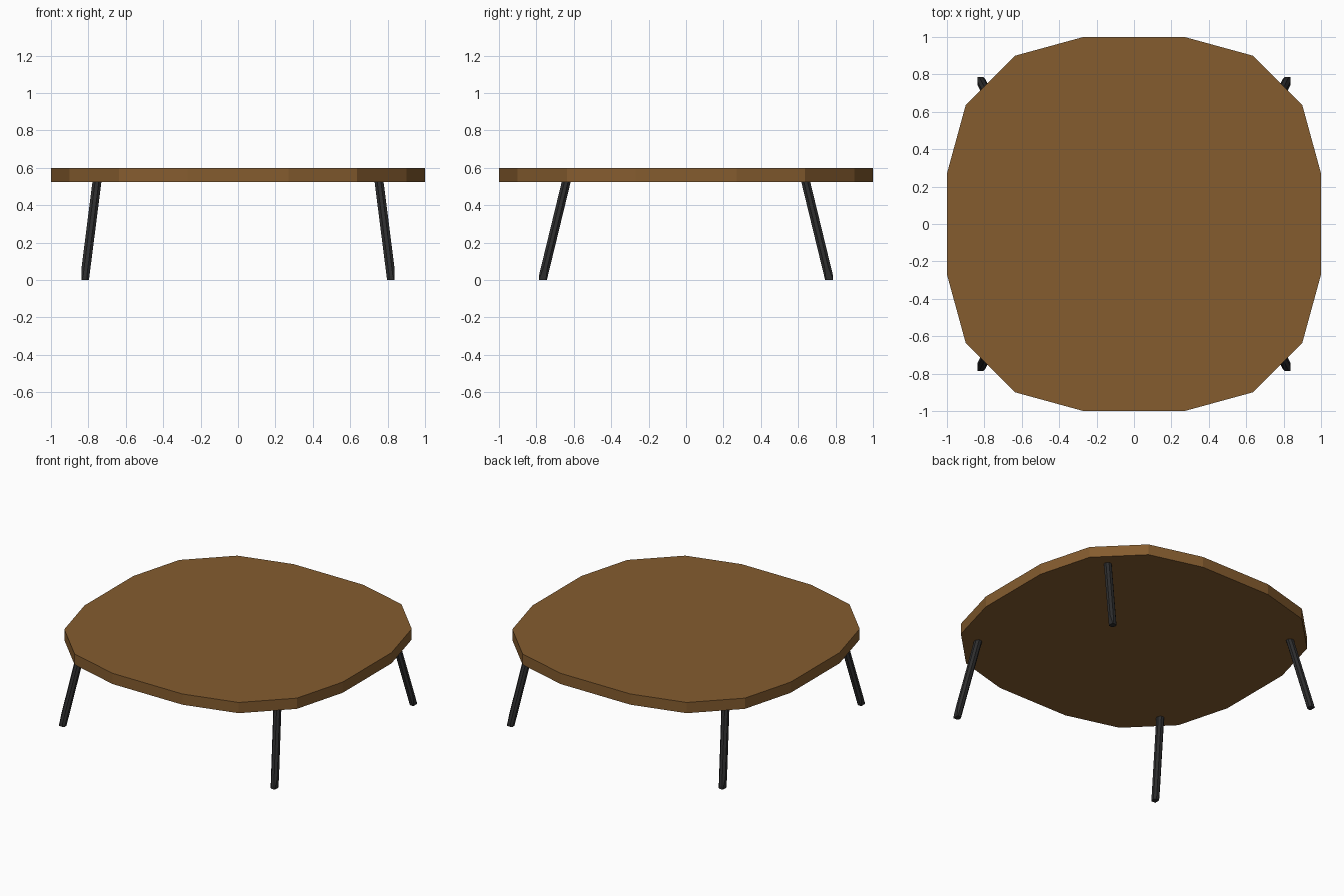
import bpy, bmesh, math
from mathutils import Vector

if "Cube" in bpy.data.objects:
    bpy.data.objects.remove(bpy.data.objects["Cube"])


def material(name, rgb):
    m = bpy.data.materials.new(name)
    m.diffuse_color = (*rgb, 1)
    m.use_nodes = True
    m.node_tree.nodes["Principled BSDF"].inputs["Base Color"].default_value = m.diffuse_color
    return m


wood = material("brown wood", (0.235, 0.108, 0.028))
black = material("black metal", (0.026, 0.026, 0.027))


def make_object(name, bm, mat):
    bmesh.ops.recalc_face_normals(bm, faces=bm.faces)
    me = bpy.data.meshes.new(name)
    bm.to_mesh(me)
    bm.free()
    me.materials.append(mat)
    ob = bpy.data.objects.new(name, me)
    bpy.context.collection.objects.link(ob)
    return ob


def loft(rings):
    """Closed solid through a list of point rings."""
    bm = bmesh.new()
    vs = [[bm.verts.new(p) for p in ring] for ring in rings]
    n = len(vs[0])
    for a, b in zip(vs, vs[1:]):
        for i in range(n):
            j = (i + 1) % n
            bm.faces.new((a[i], a[j], b[j], b[i]))
    bm.faces.new(vs[0])
    bm.faces.new(vs[-1])
    return bm


# Tabletop: 16-sided soft square, one quarter outline turned four times
quarter = [(1.0, -0.27), (1.0, 0.27), (0.9, 0.635), (0.635, 0.9)]
outline = []
for k in range(4):
    c, s = (1, 0, -1, 0)[k], (0, 1, 0, -1)[k]
    outline += [(x * c - y * s, x * s + y * c) for x, y in quarter]
make_object("tabletop", loft([[(x, y, z) for x, y in outline]
                              for z in (0.525, 0.6)]), wood)


# Splayed eight-sided legs with the outer sides of the foot trimmed upright
def ring(cx, cy, z, r=0.026):
    return [(cx + r * math.cos(math.radians(45 * i + 22.5)),
             cy + r * math.sin(math.radians(45 * i + 22.5)), z) for i in range(8)]


for sx, side in ((-1, "left"), (1, "right")):
    for sy, end in ((-1, "front"), (1, "back")):
        bm = loft([ring(0.821, 0.768, 0), ring(0.754, 0.64, 0.527)])
        for co, no in (((0.836, 0, 0), (1, 0, 0)), ((0, 0.787, 0), (0, 1, 0))):
            cut = bmesh.ops.bisect_plane(bm, geom=bm.verts[:] + bm.edges[:] + bm.faces[:],
                                         plane_co=co, plane_no=no, clear_outer=True)
            edges = [e for e in cut["geom_cut"] if isinstance(e, bmesh.types.BMEdge)]
            bmesh.ops.holes_fill(bm, edges=edges)
        for v in bm.verts:
            v.co = Vector((v.co.x * sx, v.co.y * sy, v.co.z))
        make_object(f"{end}_{side}_leg", bm, black)
